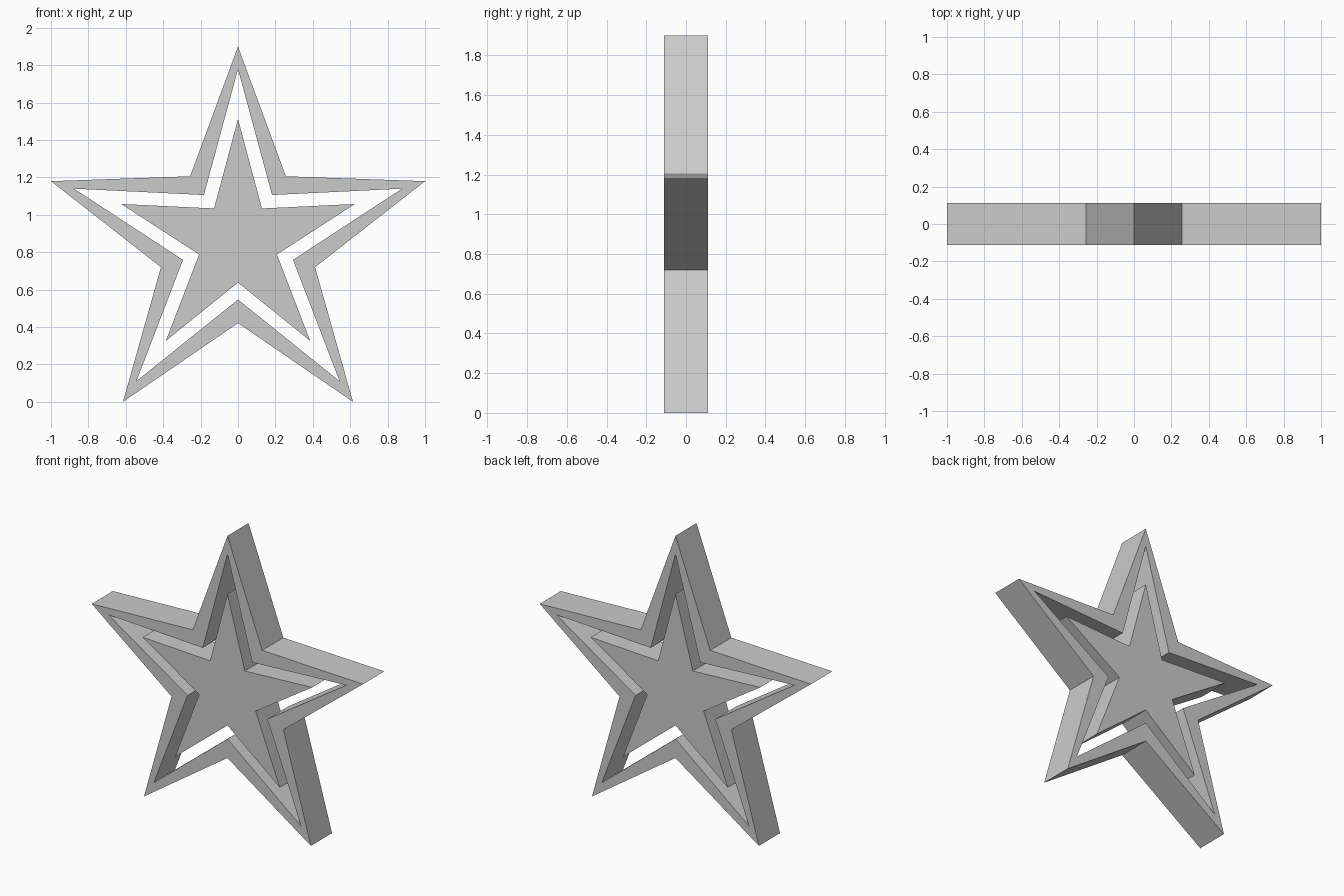
import bpy, bmesh

if "Cube" in bpy.data.objects:
    bpy.data.objects.remove(bpy.data.objects["Cube"])

HALF_DEPTH = 0.111

# Right half of each star outline (x, z), top centre to bottom centre
FRAME_OUTER = [(0, 1.90), (0.256, 1.206), (1.0, 1.18), (0.412, 0.72), (0.615, 0.0), (0, 0.421)]
FRAME_INNER = [(0, 1.779), (0.182, 1.106), (0.877, 1.14), (0.294, 0.759), (0.543, 0.111), (0, 0.547)]
CORE = [(0, 1.512), (0.128, 1.034), (0.625, 1.058), (0.208, 0.788), (0.386, 0.326), (0, 0.638)]


def mirrored(half):
    """Close a half outline by mirroring it across x = 0."""
    return half + [(-x, z) for x, z in half[-2:0:-1]]


def add_ring(bm, outline, y):
    return [bm.verts.new((x, y, z)) for x, z in outline]


def bridge(bm, a, b):
    n = len(a)
    for i in range(n):
        j = (i + 1) % n
        bm.faces.new((a[i], a[j], b[j], b[i]))


def finish(bm, name):
    bmesh.ops.recalc_face_normals(bm, faces=bm.faces)
    mesh = bpy.data.meshes.new(name)
    bm.to_mesh(mesh)
    bm.free()
    obj = bpy.data.objects.new(name, mesh)
    bpy.context.collection.objects.link(obj)
    return obj


# Hollow outer star: four outlines joined into a closed band
bm = bmesh.new()
outer, inner = mirrored(FRAME_OUTER), mirrored(FRAME_INNER)
rings = [add_ring(bm, outer, -HALF_DEPTH), add_ring(bm, outer, HALF_DEPTH),
         add_ring(bm, inner, HALF_DEPTH), add_ring(bm, inner, -HALF_DEPTH)]
for i in range(4):
    bridge(bm, rings[i], rings[(i + 1) % 4])
finish(bm, "star_frame")

# Solid inner star, flush with the frame
bm = bmesh.new()
core = mirrored(CORE)
front, back = add_ring(bm, core, -HALF_DEPTH), add_ring(bm, core, HALF_DEPTH)
bridge(bm, front, back)
bm.faces.new(front)
bm.faces.new(back[::-1])
finish(bm, "star_core")
